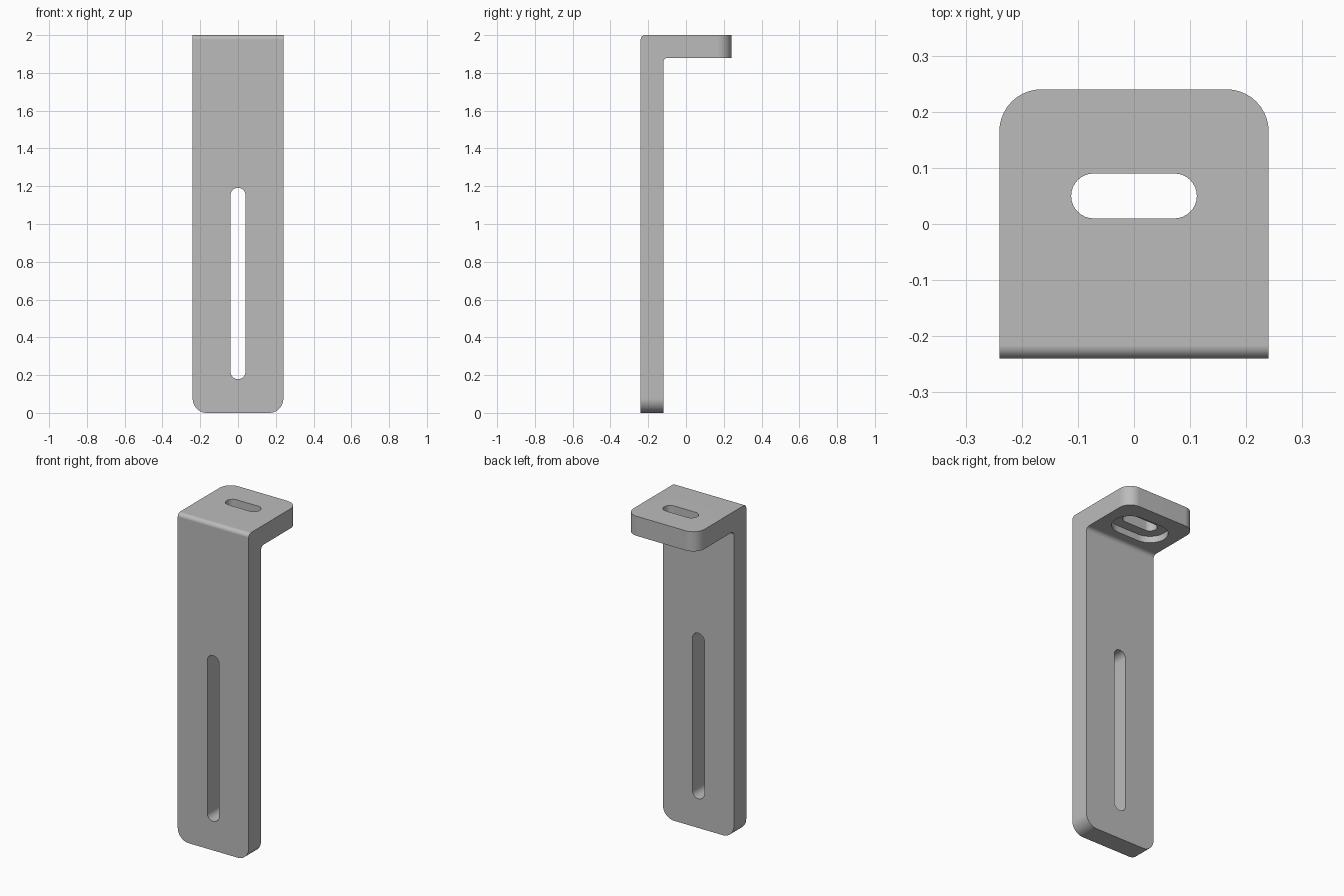
import bpy, bmesh, math

cube = bpy.data.objects.get("Cube")
if cube:
    bpy.data.objects.remove(cube, do_unlink=True)

HALF = 0.24      # half width and half depth
THICK = 0.12     # plate thickness
HEIGHT = 2.0
BEND = 0.024     # bend radius
CORNER = 0.075   # rounded plate corners

steel = bpy.data.materials.new("grey steel")
steel.use_nodes = True
colour = (0.5, 0.5, 0.5, 1)
steel.diffuse_color = colour
steel.node_tree.nodes["Principled BSDF"].inputs["Base Color"].default_value = colour


def make_object(name, bm):
    bmesh.ops.recalc_face_normals(bm, faces=bm.faces)
    mesh = bpy.data.meshes.new(name)
    bm.to_mesh(mesh)
    bm.free()
    mesh.materials.append(steel)
    obj = bpy.data.objects.new(name, mesh)
    bpy.context.collection.objects.link(obj)
    return obj


def extrude(bm, points, vector):
    face = bm.faces.new([bm.verts.new(p) for p in points])
    new = bmesh.ops.extrude_face_region(bm, geom=[face])["geom"]
    bmesh.ops.translate(bm, vec=vector,
                        verts=[v for v in new if isinstance(v, bmesh.types.BMVert)])


def round_edges(bm, rule, radius):
    edges = [e for e in bm.edges if rule(*e.verts)]
    bmesh.ops.bevel(bm, geom=edges, offset=radius, segments=10,
                    profile=0.5, affect='EDGES')


def near(a, b):
    return abs(a - b) < 1e-4


def slot_points(half_length, radius, place, steps=16):
    """Stadium outline, long in u, mapped into space by place(u, v)."""
    points = []
    for side in (1, -1):
        for i in range(steps + 1):
            a = -math.pi / 2 + math.pi * i / steps
            u = half_length - radius + radius * math.cos(a)
            points.append(place(side * u, side * radius * math.sin(a)))
    return points


def slot_cutter(name, half_length, radius, place, vector):
    bm = bmesh.new()
    extrude(bm, slot_points(half_length, radius, place), vector)
    obj = make_object(name, bm)
    obj.hide_render = True
    return obj


# Bent bracket: L profile across the width, then rounded bends and corners
inner_y, under_z = -HALF + THICK, HEIGHT - THICK
profile = [(-HALF, 0), (inner_y, 0), (inner_y, under_z),
           (HALF, under_z), (HALF, HEIGHT), (-HALF, HEIGHT)]
bm = bmesh.new()
extrude(bm, [(-HALF, y, z) for y, z in profile], (2 * HALF, 0, 0))
round_edges(bm, lambda a, b: near(a.co.y, HALF) and near(b.co.y, HALF)
            and near(a.co.x, b.co.x), CORNER)
round_edges(bm, lambda a, b: near(a.co.z, 0) and near(b.co.z, 0)
            and near(a.co.x, b.co.x), CORNER)
for y, z in ((-HALF, HEIGHT), (inner_y, under_z)):
    round_edges(bm, lambda a, b: all(near(v.co.y, y) and near(v.co.z, z)
                                     for v in (a, b)), BEND)
bracket = make_object("angle_bracket", bm)

# Long slot in the upright, short slot in the top, and its recess underneath
slot_y, slot_z = 0.05, 0.685
cutters = [
    slot_cutter("upright_slot_cutter", 0.507, 0.04,
                lambda u, v: (v, -HALF - 0.1, slot_z + u), (0, 0.3, 0)),
    slot_cutter("top_slot_cutter", 0.112, 0.04,
                lambda u, v: (u, slot_y + v, under_z - 0.1), (0, 0, 0.3)),
    slot_cutter("recess_cutter", 0.172, 0.1,
                lambda u, v: (u, slot_y + v, under_z - 0.05), (0, 0, 0.09)),
]
bpy.ops.object.select_all(action='DESELECT')
bpy.context.view_layer.objects.active = bracket
bracket.select_set(True)
for cutter in cutters:
    cut = bracket.modifiers.new("cut", 'BOOLEAN')
    cut.operation = 'DIFFERENCE'
    cut.solver = 'EXACT'
    cut.object = cutter
    bpy.ops.object.modifier_apply(modifier=cut.name)
    bpy.data.objects.remove(cutter, do_unlink=True)

# Smooth bends, sharp edges, flat plate faces
bpy.ops.object.shade_smooth_by_angle(angle=math.radians(30))
weighted = bracket.modifiers.new("flat faces", 'WEIGHTED_NORMAL')
weighted.keep_sharp = True
